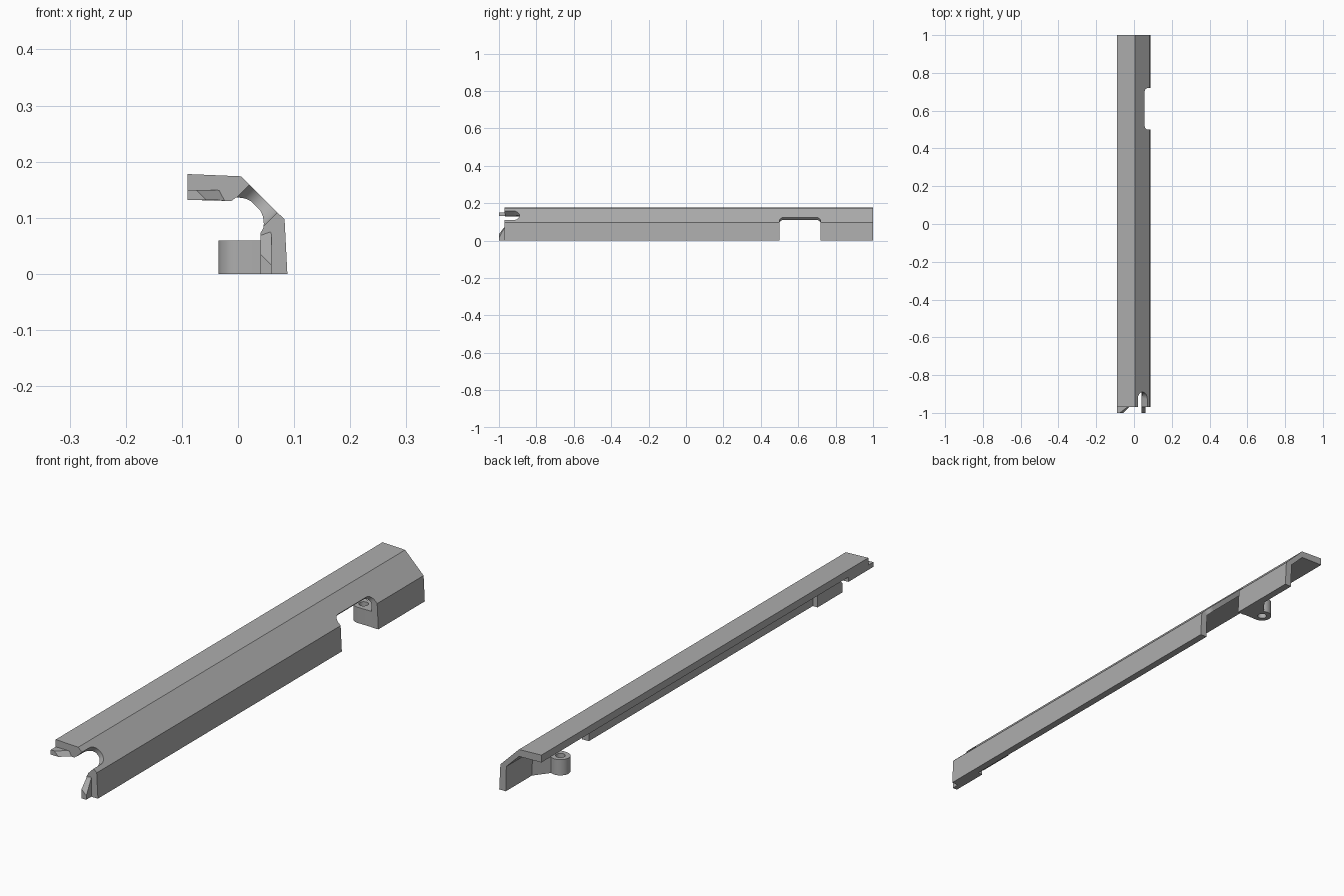
import bpy, bmesh
from math import cos, sin, pi, radians
from mathutils import Vector

cube = bpy.data.objects.get("Cube")
if cube:
    bpy.data.objects.remove(cube, do_unlink=True)

grey = bpy.data.materials.new("plain grey")
grey.use_nodes = True
grey.diffuse_color = (0.42, 0.42, 0.42, 1)
grey.node_tree.nodes["Principled BSDF"].inputs["Base Color"].default_value = grey.diffuse_color


def loft(name, ring_a, ring_b):
    """Solid between two matching closed rings of points."""
    bm = bmesh.new()
    a = [bm.verts.new(p) for p in ring_a]
    b = [bm.verts.new(p) for p in ring_b]
    bm.faces.new(a)
    bm.faces.new(b)
    for i in range(len(a)):
        j = (i + 1) % len(a)
        bm.faces.new((a[i], a[j], b[j], b[i]))
    bmesh.ops.recalc_face_normals(bm, faces=bm.faces)
    mesh = bpy.data.meshes.new(name)
    bm.to_mesh(mesh)
    bm.free()
    mesh.materials.append(grey)
    obj = bpy.data.objects.new(name, mesh)
    bpy.context.collection.objects.link(obj)
    return obj


def along_y(name, profile, y0, y1, end_profile=None):
    return loft(name, [(x, y0, z) for x, z in profile],
                [(x, y1, z) for x, z in end_profile or profile])


def along_z(name, outline, z0, z1):
    return loft(name, [(x, y, z0) for x, y in outline], [(x, y, z1) for x, y in outline])


def through_bevel(name, outline, origin, depth):
    """Cutter square to the sloping face; outline is (y, distance down the slope)."""
    down, normal = Vector((1, 0, -1)).normalized(), Vector((1, 0, 1)).normalized()
    pts = [Vector(origin) + Vector((0, y, 0)) + down * t for y, t in outline]
    return loft(name, [p - normal * depth for p in pts], [p + normal * depth for p in pts])


def arc(cx, cy, r, start, end, n=12):
    return [(cx + r * cos(radians(start + (end - start) * i / n)),
             cy + r * sin(radians(start + (end - start) * i / n))) for i in range(n + 1)]


def cut(obj, cutter):
    mod = obj.modifiers.new("cut", 'BOOLEAN')
    mod.operation, mod.solver, mod.object = 'DIFFERENCE', 'EXACT', cutter
    cutter.hide_render = True
    bpy.context.view_layer.update()
    mesh = bpy.data.meshes.new_from_object(obj.evaluated_get(bpy.context.evaluated_depsgraph_get()))
    obj.modifiers.clear()
    obj.data = mesh


# Bent outer shell running the full length
outer = [(-0.09, 0.178), (0.005, 0.174), (0.083, 0.097), (0.088, 0)]
inner = [(0.06, 0), (0.058, 0.095), (0.004, 0.148), (-0.09, 0.15)]
shell = along_y("shell", outer + inner, -0.97, 1)

# Thicker lining at the front, with a rounded inside corner
lining_out = [(-0.09, 0.155), (0.004, 0.152), (0.061, 0.096), (0.063, 0)]
lining_in = [(0.04, 0), (0.04, 0.073)] + arc(0, 0.09, 0.046, -10, 95) + [(-0.012, 0.13), (-0.09, 0.132)]
lining = along_y("front_lining", lining_out + lining_in, -0.969, -0.85)

# Tapered locating tabs on the front end
along_y("top_tab", [(-0.09, 0.15), (-0.03, 0.15), (-0.02, 0.131), (-0.09, 0.132)], -0.965, -1,
        [(-0.09, 0.15), (-0.075, 0.15), (-0.057, 0.132), (-0.09, 0.132)])
along_y("side_tab", [(0.04, 0), (0.06, 0), (0.06, 0.08), (0.04, 0.073)], -0.965, -1,
        [(0.04, 0), (0.06, 0), (0.06, 0.015), (0.04, 0.035)])

# Screw lug with a flared root
lug_outline = [(0.065, 0.722)] + arc(0, 0.757, 0.035, 270, 60, 20) + [(0.05, 0.83), (0.065, 0.85)]
lug = along_z("screw_lug", lug_outline, 0, 0.06)

# Cutters: front notch, side window and screw hole
notch = through_bevel("notch_cutter", [(-1.1, -0.035)] + arc(-0.925, 0, 0.035, -90, 90, 20) + [(-1.1, 0.035)],
                      (0.045, 0, 0.134), 0.06)
window = through_bevel("window_cutter", [(0.5, 0.2)] + arc(0.525, 0.025, 0.025, 180, 270, 6)
                       + arc(0.695, 0.025, 0.025, 270, 360, 6) + [(0.72, 0.2)],
                       (0.055, 0, 0.124), 0.15)
hole = along_z("hole_cutter", arc(0, 0.757, 0.017, 0, 345, 23), -0.05, 0.1)

for obj, cutter in ((shell, notch), (lining, notch), (shell, window), (lug, hole)):
    cut(obj, cutter)
for cutter in (notch, window, hole):
    bpy.data.objects.remove(cutter, do_unlink=True)

# Smooth the rounded surfaces, keep the folds sharp
bpy.ops.object.select_all(action='DESELECT')
for obj in (shell, lining, lug):
    obj.select_set(True)
bpy.context.view_layer.objects.active = shell
bpy.ops.object.shade_smooth_by_angle(angle=radians(25))
